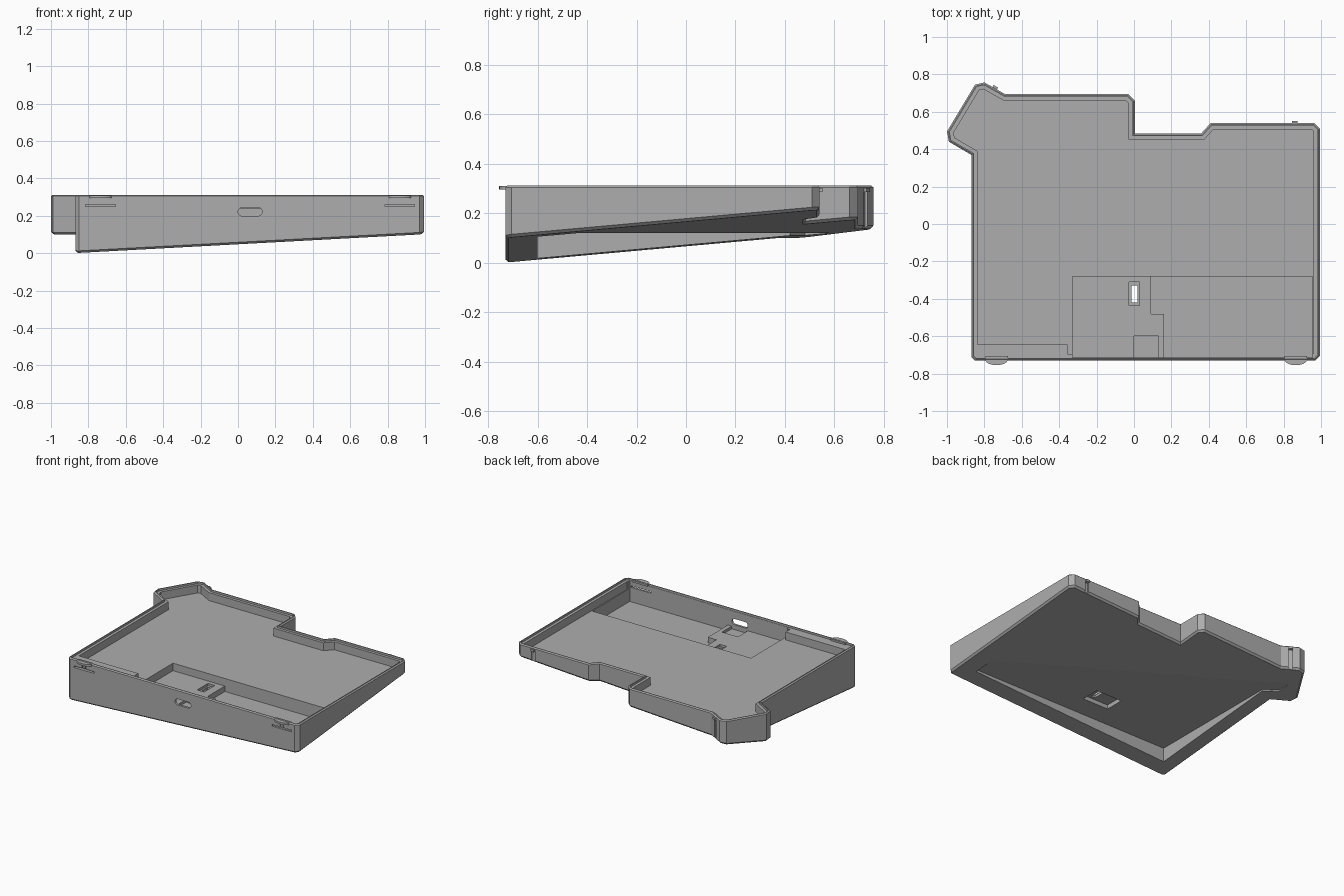
import bpy, bmesh, math
from mathutils import Vector

cube = bpy.data.objects.get("Cube")
if cube:
    bpy.data.objects.remove(cube, do_unlink=True)

grey = bpy.data.materials.new("case grey")
grey.use_nodes = True
grey.diffuse_color = (0.42, 0.42, 0.42, 1)
grey.node_tree.nodes["Principled BSDF"].inputs["Base Color"].default_value = (0.42, 0.42, 0.42, 1)


def loft(name, rings):
    """Skin a list of closed rings and cap both ends."""
    bm = bmesh.new()
    loops = [[bm.verts.new(p) for p in ring] for ring in rings]
    n = len(loops[0])
    for a, b in zip(loops, loops[1:]):
        for i in range(n):
            j = (i + 1) % n
            bm.faces.new((a[i], a[j], b[j], b[i]))
    bm.faces.new(loops[0][::-1])
    bm.faces.new(loops[-1])
    bmesh.ops.recalc_face_normals(bm, faces=bm.faces)
    mesh = bpy.data.meshes.new(name)
    bm.to_mesh(mesh)
    bm.free()
    mesh.materials.append(grey)
    ob = bpy.data.objects.new(name, mesh)
    bpy.context.collection.objects.link(ob)
    return ob


def prism(name, pts, z0, z1):
    return loft(name, [[(x, y, z) for x, y in pts] for z in (z0, z1)])


def box(name, x0, x1, y0, y1, z0, z1):
    return prism(name, [(x0, y0), (x1, y0), (x1, y1), (x0, y1)], z0, z1)


def inset(pts, d):
    """Mitred inward offset of a counter-clockwise outline."""
    out = []
    for i, p in enumerate(pts):
        p, a, b = Vector(p), Vector(pts[i - 1]), Vector(pts[(i + 1) % len(pts)])
        u, v = (p - a).normalized(), (b - p).normalized()
        n, m = Vector((-u.y, u.x)), Vector((-v.y, v.x))
        out.append(p + (n + m) * d / (1 + n.dot(m)))
    return out


def combine(target, tool, operation="DIFFERENCE"):
    """Apply one boolean and discard the tool."""
    tool.hide_render = True
    mod = target.modifiers.new("bool", "BOOLEAN")
    mod.operation, mod.solver, mod.object = operation, "EXACT", tool
    bpy.context.view_layer.objects.active = target
    bpy.ops.object.modifier_apply(modifier=mod.name)
    bpy.data.objects.remove(tool, do_unlink=True)


def base(p):
    """Height of the tilted underside."""
    return 0.054 * (p[0] + 0.87) + 0.09 * (p[1] + 0.73)


# Tray shell: chamfered sloping underside, outer wall, stepped rim and floor
outline = [(-0.85, -0.73), (0.97, -0.73), (0.995, -0.705), (0.995, 0.51),
           (0.965, 0.54), (0.41, 0.54), (0.36, 0.485), (0.005, 0.485),
           (0.005, 0.66), (-0.03, 0.695), (-0.69, 0.695), (-0.8, 0.757),
           (-0.85, 0.745), (-1.0, 0.495), (-0.99, 0.44), (-0.87, 0.37),
           (-0.87, -0.71)]
c = 0.012
rings = [[(p[0], p[1], base(p)) for p in inset(outline, c)],
         [(p[0], p[1], base(p) + c) for p in outline]]
for d, z in [(0, 0.305), (0.008, 0.312), (0.014, 0.312), (0.014, 0.298),
             (0.034, 0.298), (0.034, 0.24)]:
    rings.append([(p[0], p[1], z) for p in inset(outline, d)])
tray = loft("tray", rings)

# Flat hollow under the tray, leaving a wedge-shaped skirt
combine(tray, prism("under_hollow", [(-0.76, -0.6), (0.86, -0.6), (0.86, 0.4), (-0.6, 0.66),
                                     (-0.85, 0.62), (-0.85, 0.48), (-0.76, 0.42)], -0.2, 0.12))

# Deep electronics bay with a raised controller platform
combine(tray, box("bay", -0.33, 0.955, -0.714, -0.28, 0.145, 0.298))
combine(tray, prism("platform", [(-0.335, -0.72), (0.16, -0.72), (0.16, -0.48), (0.09, -0.48),
                                 (0.09, -0.275), (-0.335, -0.275)], 0.13, 0.185), "UNION")
combine(tray, box("plug_recess", 0, 0.13, -0.714, -0.6, 0.165, 0.22))

# Button slit with recesses above and below
combine(tray, box("button_recess", -0.026, 0.03, -0.435, -0.31, 0.168, 0.25))
combine(tray, box("button_pocket", -0.14, 0.07, -0.44, -0.3, 0.05, 0.15))
combine(tray, box("button_slit", -0.014, 0.018, -0.42, -0.33, 0.05, 0.25))

# Thick shelf along the front wall
combine(tray, box("front_shelf", -0.845, -0.355, -0.72, -0.645, 0.23, 0.298), "UNION")

# Rounded cable opening in the front wall
r = 0.022
opening = []
for i in range(16):
    a = math.tau * (i + 0.5) / 16
    cx = 0.108 if math.cos(a) > 0 else 0.022
    opening.append((cx + r * math.cos(a), 0.222 + r * math.sin(a)))
combine(tray, loft("cable_opening", [[(x, y, z) for x, z in opening] for y in (-0.8, -0.68)]))


# Front snap clips: relief slot, stem grooves and half-moon tab
for side, x in (("right", -0.735), ("left", 0.865)):
    combine(tray, box("relief_slot", x - 0.08, x + 0.08, -0.8, -0.69, 0.25, 0.262))
    for s in (-1, 1):
        combine(tray, box("stem_groove", x + s * 0.012 - 0.003, x + s * 0.012 + 0.003,
                          -0.75, -0.722, 0.255, 0.295))
    arc = [(x + 0.06 * math.cos(a), -0.725 - 0.03 * math.sin(a))
           for a in [math.pi * i / 12 for i in range(13)]]
    prism(side + "_front_tab", arc + [(x - 0.06, -0.705), (x + 0.06, -0.705)], 0.296, 0.31)

# Back catches: vertical groove with a small bump at the top
for side, x, y, ang in (("left", 0.86, 0.54, 0), ("right", -0.745, 0.726, math.atan2(-0.062, 0.11))):
    u = Vector((math.cos(ang), math.sin(ang)))
    v = Vector((-u.y, u.x))
    o = Vector((x, y))

    def rect(w, d0, d1):
        return [o + u * a + v * b for a, b in ((-w, d0), (w, d0), (w, d1), (-w, d1))]

    combine(tray, prism("catch_groove", rect(0.014, -0.01, 0.03), 0.05, 0.285))
    prism(side + "_back_catch", rect(0.014, -0.012, 0.012), 0.285, 0.302)
